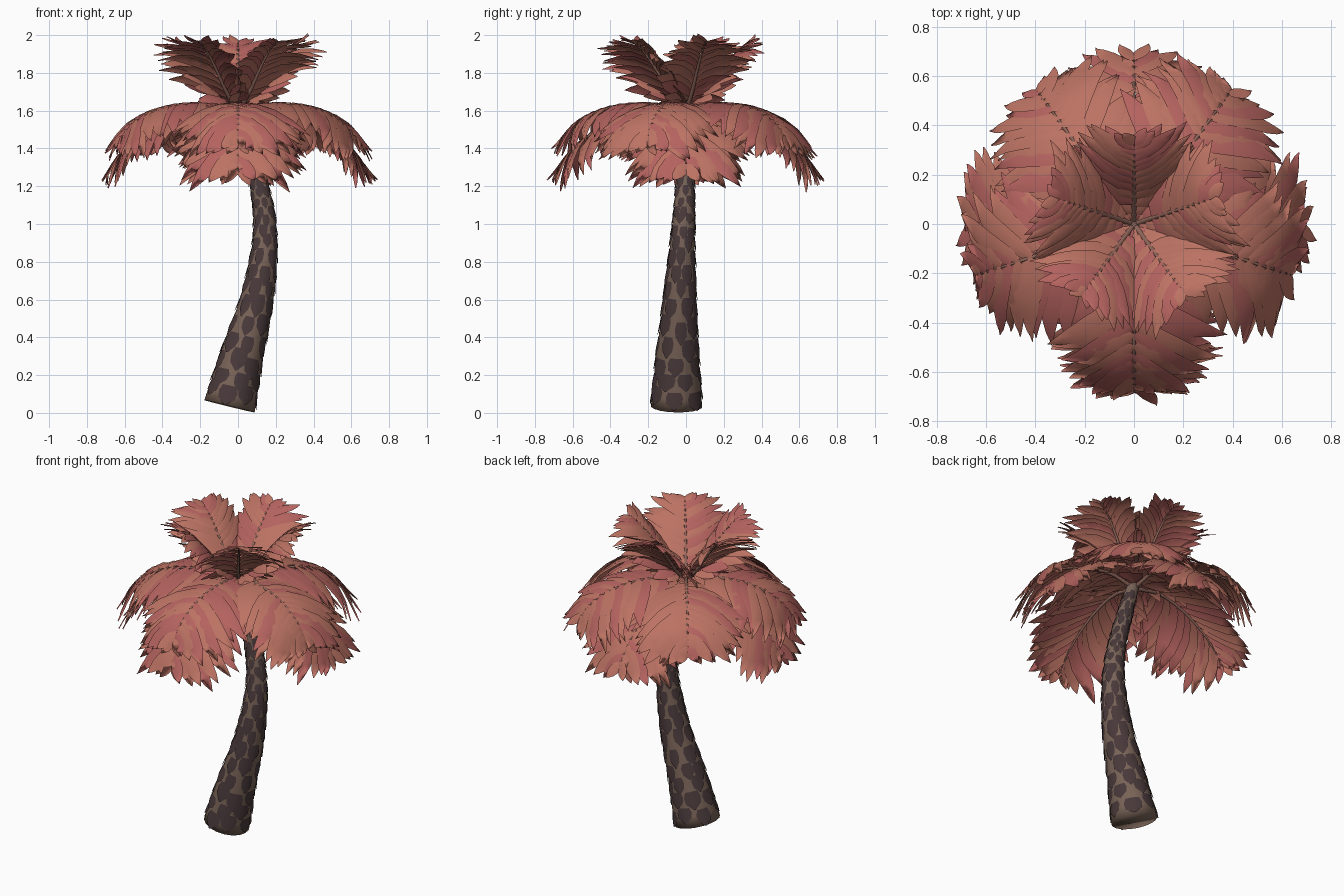
import bpy, bmesh, math, random
from mathutils import Vector

if "Cube" in bpy.data.objects:
    bpy.data.objects.remove(bpy.data.objects["Cube"])

random.seed(4)
UP = Vector((0, 0, 1))


def material(name, rgb):
    m = bpy.data.materials.new(name)
    m.diffuse_color = (*rgb, 1)
    m.use_nodes = True
    m.node_tree.nodes["Principled BSDF"].inputs["Base Color"].default_value = m.diffuse_color
    return m


LEAF_A = material("leaf_coral", (0.50, 0.17, 0.125))
LEAF_B = material("leaf_rose", (0.46, 0.125, 0.115))
STEM = material("stem", (0.27, 0.13, 0.10))
BARK = material("bark", (0.19, 0.125, 0.095))
SCALE = material("bark_scale", (0.065, 0.04, 0.042))


def sample(pts, t):
    """Smooth spline through points, extended straight past the end."""
    if t > 1:
        end = sample(pts, 1)
        return end + (end - sample(pts, 0.99)) * ((t - 1) / 0.01)
    p = [pts[0] * 2 - pts[1]] + pts + [pts[-1] * 2 - pts[-2]]
    n = len(pts) - 1
    x = max(t, 0) * n
    i = min(int(x), n - 1)
    f = x - i
    a, b, c, d = p[i:i + 4]
    return (b * 2 + (c - a) * f + (a * 2 - b * 5 + c * 4 - d) * f * f
            + (b * 3 - a - c * 3 + d) * f ** 3) * 0.5


def finish(bm, name, mats):
    bmesh.ops.remove_doubles(bm, verts=bm.verts, dist=1e-5)
    me = bpy.data.meshes.new(name)
    bm.to_mesh(me)
    bm.free()
    for m in mats:
        me.materials.append(m)
    for f in me.polygons:
        f.use_smooth = True
    ob = bpy.data.objects.new(name, me)
    bpy.context.collection.objects.link(ob)
    return ob


def skin(bm, rows, mat=0, closed=False):
    """Bridge rows of points into quads."""
    vs = [[bm.verts.new(p) for p in r] for r in rows]
    n = len(vs[0])
    for r0, r1 in zip(vs, vs[1:]):
        for j in range(n if closed else n - 1):
            k = (j + 1) % n
            bm.faces.new((r0[j], r0[k], r1[k], r1[j])).material_index = mat
    return vs


# ---- trunk: x, y, z, radius along a leaning curve
TRUNK = [Vector(p) for p in (
    (-.045, -.05, .035, .137), (.02, -.045, .30, .113), (.10, -.033, .60, .087),
    (.14, -.02, .87, .067), (.138, -.01, 1.05, .056), (.112, -.005, 1.2, .049),
    (.06, 0, 1.4, .043), (0, 0, 1.6, .034))]


def trunk_point(t, ang, lift=0.0):
    p = sample(TRUNK, t)
    tan = (sample(TRUNK, t + .01) - p).to_3d().normalized()
    a = Vector((0, 1, 0)).cross(tan).normalized()
    b = tan.cross(a)
    return p.to_3d() + (a * math.cos(ang) + b * math.sin(ang)) * (p.w + lift)


bm = bmesh.new()
rings = skin(bm, [[trunk_point(i / 28, math.tau * j / 18) for j in range(18)]
                  for i in range(29)], closed=True)
bm.faces.new(rings[0][::-1])
bm.faces.new(rings[-1])
finish(bm, "trunk", [BARK])

# ---- shield-shaped bark scales in staggered rings
bm = bmesh.new()
RINGS, PER = 20, 7
for i in range(RINGS):
    for j in range(PER):
        top = .06 + .92 * i / RINGS + random.uniform(-.01, .01)
        ang = math.tau * (j + .5 * (i % 2) + random.uniform(-.14, .14)) / PER
        half = math.pi / PER * random.uniform(.68, .95)
        tall = random.uniform(.046, .06)
        rows = []
        for h, w, lift in ((0, .75, .001), (.3, 1, .003), (.65, .85, .006), (1, .08, .007)):
            rows.append([trunk_point(max(top - tall * h, 0), ang + half * w * c, lift)
                         for c in (1, .5, 0, -.5, -1)])
        skin(bm, rows)
finish(bm, "bark_scales", [SCALE])


# ---- fronds: an arching stem with two sides of overlapping leaflets, blunt at the end
def frond(name, profile, angle, width, droop, pairs, blade, reach):
    prof = [Vector(p) for p in profile]
    length = sum((b - a).length for a, b in zip(prof, prof[1:]))
    out = Vector((math.cos(angle), math.sin(angle), 0))
    side = UP.cross(out)

    def place(u, v, lift):
        p = sample(prof, u)
        t = (sample(prof, u + .02) - p).normalized()
        h = lift - droop * v * v
        return out * (p.x - t.y * h) + side * v + UP * (p.y + t.x * h)

    bm = bmesh.new()
    # stem
    rows = []
    for i in range(11):
        u = .95 * i / 10
        r = .014 * (1 - .8 * i / 10)
        rows.append([place(u, r * math.cos(a), r * math.sin(a) - .004)
                     for a in (math.tau * j / 6 for j in range(6))])
    skin(bm, rows, 2, True)
    # leaflets
    for k in range(pairs):
        t = k / (pairs - 1)
        for sg in (1, -1):
            a = math.radians(74 - 46 * t + random.uniform(-4, 4))
            u0 = .07 + .83 * t + random.uniform(-.01, .01)
            size = min(width * min(1, .5 + 1.5 * t), (reach - u0) * length / math.cos(a))
            size *= random.uniform(.88, 1.04)
            wide = blade * min(1, .35 + size / width)
            curl = random.uniform(-.045, .015)
            rows = []
            for s, w in ((0, .35), (.2, .85), (.45, 1), (.7, .82), (.88, .42), (1, 0)):
                row = []
                for e in (1, 0, -1):
                    d = e * w * wide
                    du = size * s * math.cos(a) - d * math.sin(a) * sg
                    dv = sg * size * s * math.sin(a) + d * math.cos(a)
                    lift = e * sg * w * .008 + (.006 if e == 0 else 0) + curl * s * s
                    row.append(place(max(u0 + du / length, 0), dv, lift))
                rows.append(row)
            skin(bm, rows, random.choice((0, 0, 1)))
    # leaflet faces point along the frond's upper side
    bm.normal_update()
    for f in bm.faces:
        if f.material_index != 2 and f.normal.dot(UP - out * .3) < 0:
            f.normal_flip()
    return finish(bm, name, [LEAF_A, LEAF_B, STEM])


LOW = ((0, 1.57), (.2, 1.605), (.41, 1.54), (.59, 1.41), (.705, 1.26))
MID = ((0, 1.61), (.2, 1.64), (.41, 1.62), (.58, 1.54), (.69, 1.41))
CROWN = ((0, 1.6), (.1, 1.70), (.2, 1.83), (.28, 1.92), (.35, 1.975))

for i in range(4):
    frond(f"lower_frond_{i + 1}", LOW, math.radians(-90 + 90 * i), .43, .9, 15, .05, 1.05)
for i in range(5):
    frond(f"middle_frond_{i + 1}", MID, math.radians(-90 + 72 * i), .43, .9, 15, .05, 1.05)
for i in range(5):
    frond(f"crown_frond_{i + 1}", CROWN, math.radians(90 + 72 * i), .31, 1.3, 13, .038, 1.1)
